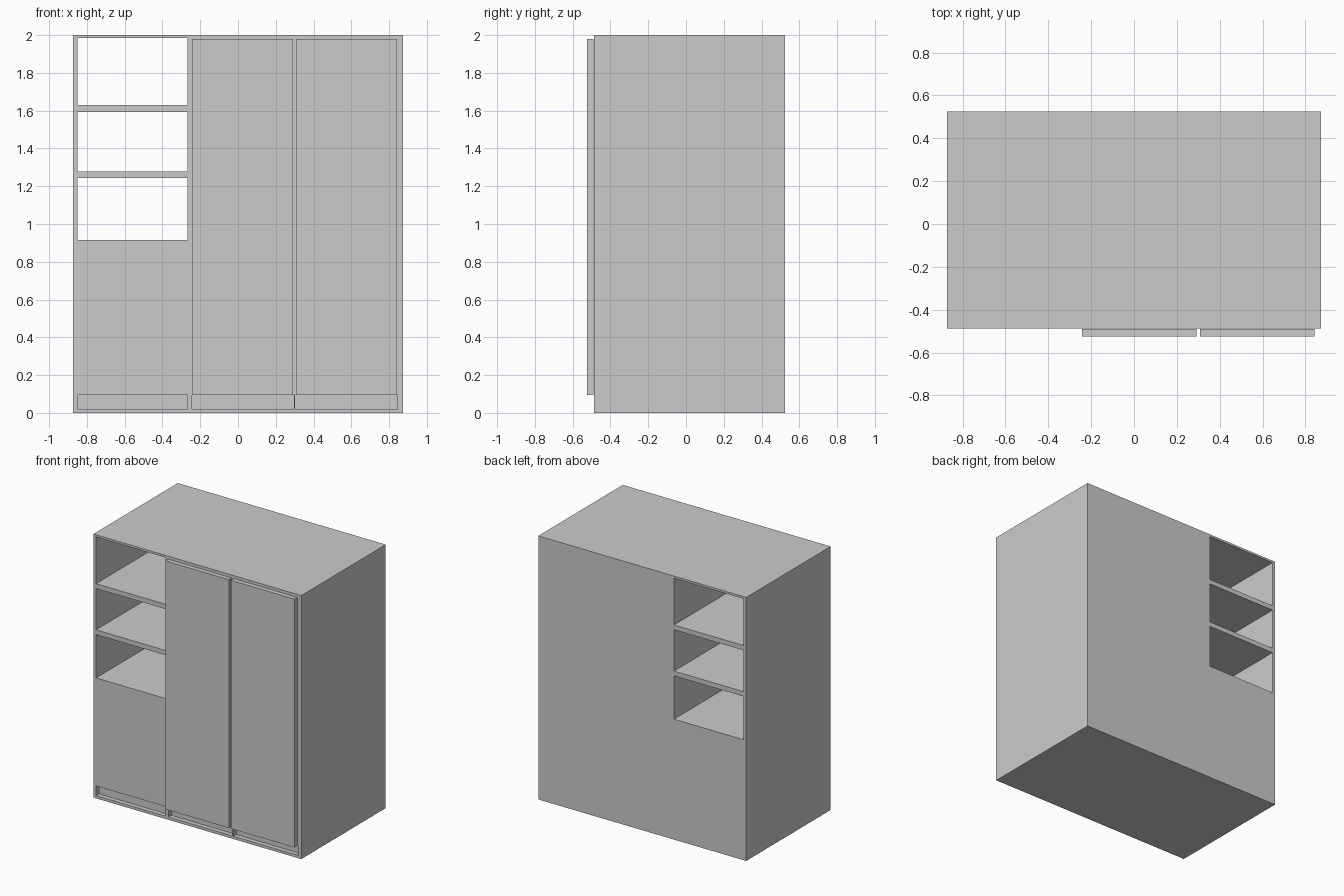
import bpy, bmesh
from mathutils import Matrix, Vector

if "Cube" in bpy.data.objects:
    bpy.data.objects.remove(bpy.data.objects["Cube"])

FRONT, BACK = -0.488, 0.525
HALF_W = 0.873


def boxes(name, extents):
    """One object made of boxes given as (x0, x1, y0, y1, z0, z1)."""
    bm = bmesh.new()
    for x0, x1, y0, y1, z0, z1 in extents:
        centre = Vector((x0 + x1, y0 + y1, z0 + z1)) / 2
        size = (x1 - x0, y1 - y0, z1 - z0, 1)
        bmesh.ops.create_cube(bm, size=1, matrix=Matrix.Translation(centre) @ Matrix.Diagonal(size))
    mesh = bpy.data.meshes.new(name)
    bm.to_mesh(mesh)
    bm.free()
    ob = bpy.data.objects.new(name, mesh)
    bpy.context.collection.objects.link(ob)
    return ob


# Cabinet body
body = boxes("cabinet_body", [(-HALF_W, HALF_W, FRONT, BACK, 0, 2)])

# Open shelf compartments, cut right through
shelf_heights = [(0.914, 1.243), (1.279, 1.593), (1.629, 1.984)]
shelf_cut = boxes("shelf_cutter", [(-0.85, -0.267, -0.7, 0.7, a, b) for a, b in shelf_heights])

# Shallow plinth recesses along the bottom
bays = [(-0.85, -0.267), (-0.243, 0.296), (0.303, 0.844)]
plinth_cut = boxes("plinth_cutter", [(a, b, -0.7, FRONT + 0.035, 0.021, 0.094) for a, b in bays])

for cutter in (shelf_cut, plinth_cut):
    cutter.hide_render = True
    cutter.display_type = 'WIRE'
    mod = body.modifiers.new(cutter.name, 'BOOLEAN')
    mod.operation = 'DIFFERENCE'
    mod.solver = 'EXACT'
    mod.object = cutter

# Doors on the front
for name, x0, x1 in (("left_door", -0.243, 0.291), ("right_door", 0.307, 0.841)):
    boxes(name, [(x0, x1, -0.525, FRONT - 0.002, 0.094, 1.979)])
